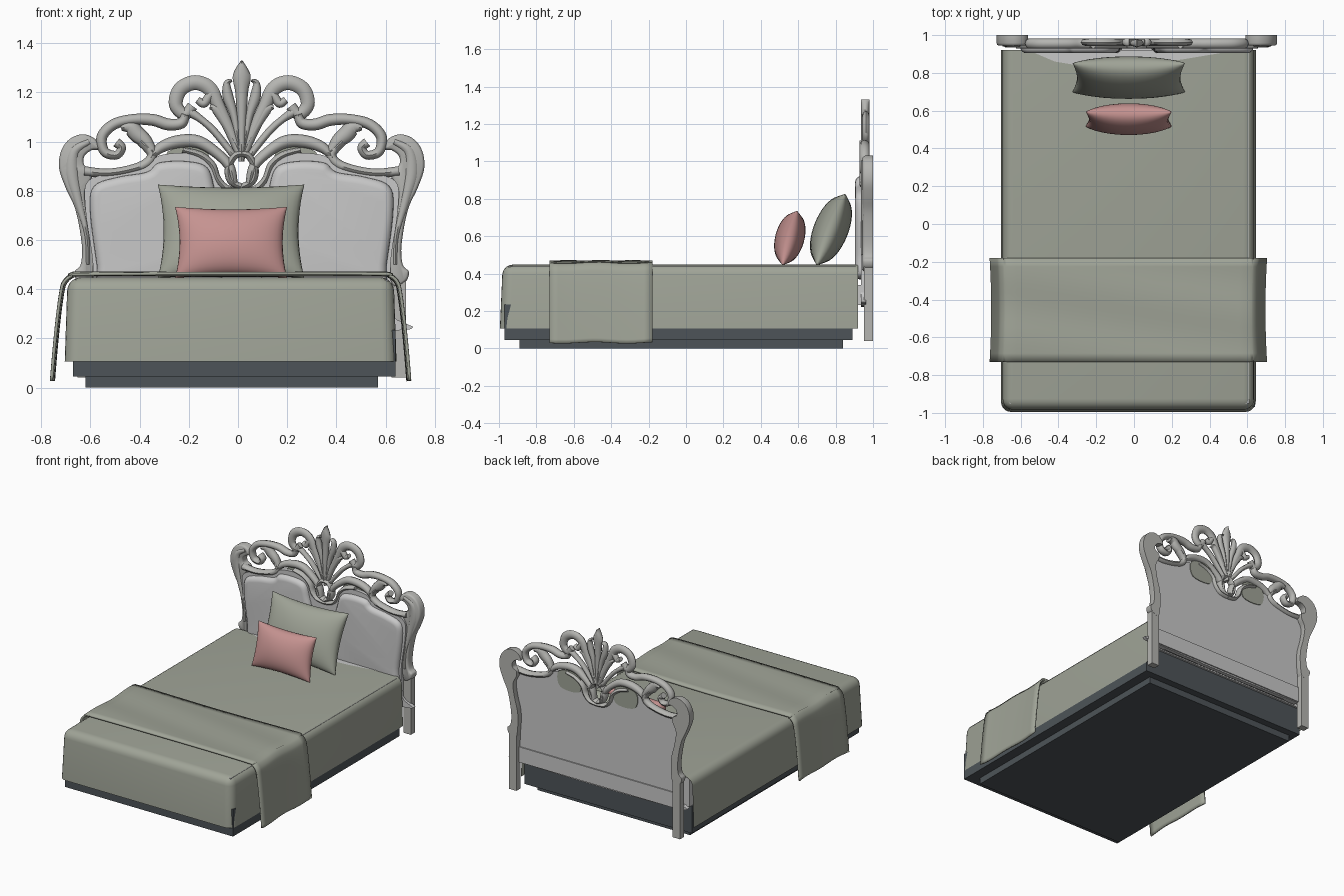
import bpy, bmesh, math
from mathutils import Vector

if "Cube" in bpy.data.objects:
    bpy.data.objects.remove(bpy.data.objects["Cube"])

AX = 0.015   # headboard mirror axis
BX = -0.03   # mattress centre


def mat(name, r, g, b):
    m = bpy.data.materials.new(name)
    m.diffuse_color = (r, g, b, 1)
    m.use_nodes = True
    m.node_tree.nodes["Principled BSDF"].inputs["Base Color"].default_value = m.diffuse_color
    return m


GREEN = mat("sage_fabric", 0.35, 0.37, 0.31)
PINK = mat("pink_fabric", 0.56, 0.29, 0.28)
PALE = mat("pale_upholstery", 0.58, 0.58, 0.58)
FRAME = mat("carved_frame_grey", 0.46, 0.46, 0.44)
DARK = mat("dark_base", 0.075, 0.088, 0.098)


def finish(bm, name, material, angle=40):
    bmesh.ops.recalc_face_normals(bm, faces=bm.faces)
    me = bpy.data.meshes.new(name)
    bm.to_mesh(me)
    bm.free()
    me.polygons.foreach_set("use_smooth", [True] * len(me.polygons))
    me.set_sharp_from_angle(angle=math.radians(angle))
    me.materials.append(material)
    ob = bpy.data.objects.new(name, me)
    bpy.context.collection.objects.link(ob)
    return ob


def add_box(bm, x0, x1, y0, y1, z0, z1):
    vs = bmesh.ops.create_cube(bm, size=1)["verts"]
    for v in vs:
        v.co = Vector(((x0 + x1) / 2 + v.co.x * (x1 - x0), (y0 + y1) / 2 + v.co.y * (y1 - y0),
                       (z0 + z1) / 2 + v.co.z * (z1 - z0)))


def box(name, material, *dims):
    bm = bmesh.new()
    add_box(bm, *dims)
    return finish(bm, name, material)


def spline(pts, n=6, closed=False):
    """Catmull-Rom samples through points of any dimension."""
    k, out = len(pts), []
    at = lambda i: Vector(pts[i % k] if closed else pts[max(0, min(k - 1, i))])
    for i in range(k if closed else k - 1):
        a, b, c, d = at(i - 1), at(i), at(i + 1), at(i + 2)
        for j in range(n):
            t = j / n
            out.append(0.5 * (2 * b + (c - a) * t + (2 * a - 5 * b + 4 * c - d) * t * t
                              + (3 * b - a - 3 * c + d) * t ** 3))
    if not closed:
        out.append(at(k - 1))
    return out


def loft(bm, rings):
    rings = [[bm.verts.new(p) for p in r] for r in rings]
    m = len(rings[0])
    for a, b in zip(rings, rings[1:]):
        for i in range(m):
            bm.faces.new((a[i], a[(i + 1) % m], b[(i + 1) % m], b[i]))
    bm.faces.new(rings[0])
    bm.faces.new(rings[-1])


def plate(bm, outline, layers, side=1, n=5):
    """Smooth outline in x/z, stacked along y with an inset for each layer."""
    p = spline(outline, n, True)
    m = len(p)
    area = sum(p[i].x * p[(i + 1) % m].y - p[(i + 1) % m].x * p[i].y for i in range(m))
    sg = 1 if area > 0 else -1
    rings = []
    for inset, y in layers:
        ring = []
        for i in range(m):
            t = (p[(i + 1) % m] - p[i - 1]).normalized()
            ring.append((AX + side * (p[i].x - sg * t.y * inset), y, p[i].y + sg * t.x * inset))
        rings.append(ring)
    loft(bm, rings)


def scroll(bm, pts, y, depth, side=1, sides=8):
    """Tapered carved strand: points are x, z, half width."""
    p = spline(pts)
    rings = []
    for i, q in enumerate(p):
        t = p[min(i + 1, len(p) - 1)] - p[max(i - 1, 0)]
        t = Vector((t.x, t.y)).normalized()
        ring = []
        for k in range(sides):
            a = 2 * math.pi * k / sides
            w = q.z * math.cos(a)
            ring.append((AX + side * (q.x - t.y * w), y + depth * math.sin(a), q.y + t.x * w))
        rings.append(ring)
    loft(bm, rings)


# --- base and mattress
box("plinth", DARK, -0.62, 0.57, -0.89, 0.84, 0, 0.05)
box("bed_base", DARK, -0.67, 0.64, -0.97, 0.89, 0.045, 0.235)
box("mattress", PALE, -0.66, 0.61, -0.95, 0.905, 0.235, 0.44)

# --- duvet: rounded, flared shell open at the bottom and back
bm = bmesh.new()
add_box(bm, -0.68, 0.68, -0.995, 0.92, 0.105, 0.448)
bmesh.ops.delete(bm, geom=[f for f in bm.faces if f.normal.z < -0.5 or f.normal.y > 0.5], context="FACES")
bmesh.ops.bevel(bm, geom=[e for e in bm.edges if len(e.link_faces) == 2], offset=0.055,
                segments=5, profile=0.5, affect="EDGES")
for v in bm.verts:
    v.co.x = BX + v.co.x * (0.975 + 0.017 * (0.448 - v.co.z) / 0.343)
    if v.co.y < -0.9:
        v.co.y += 0.015 * (v.co.z - 0.105) / 0.343
finish(bm, "duvet", GREEN, 50)

# --- turned back sheet showing near the headboard
bm = bmesh.new()
bm.faces.new([bm.verts.new((x, y, 0.4505)) for x, y in
              ((-0.56, 0.92), (-0.42, 0.86), (-0.3, 0.84), (0.0, 0.85), (0.25, 0.87), (0.55, 0.92))])
finish(bm, "sheet", PALE)

# --- runner draped across the foot
half = [(0.725, 0.03), (0.715, 0.15), (0.702, 0.28), (0.687, 0.39), (0.675, 0.43), (0.645, 0.455), (0.59, 0.462)]
path = spline(half + [(0, 0.46)] + [(-x, z) for x, z in reversed(half)], 4)
bm = bmesh.new()
rows = []
for j in range(13):
    u = j / 6 - 1
    rows.append([bm.verts.new((BX + q.x * (0.993 + 0.012 * u * u), -0.455 + 0.275 * u,
                               q.y + 0.004 * math.sin(5 * u + 3 * q.x))) for q in path])
for a, b in zip(rows, rows[1:]):
    for i in range(len(path) - 1):
        bm.faces.new((a[i], a[i + 1], b[i + 1], b[i]))
ob = finish(bm, "runner", GREEN, 60)
mod = ob.modifiers.new("thickness", "SOLIDIFY")
mod.thickness = 0.012
mod.offset = 0


# --- pillows: inflated grid with pinched corners
def pillow(name, material, cx, cy, cz, w, h, t, tilt, n=20):
    bm = bmesh.new()
    ca, sa = math.cos(tilt), math.sin(tilt)
    for s in (1, -1):
        g = []
        for i in range(n + 1):
            u = -math.cos(math.pi * i / n)
            row = []
            for j in range(n + 1):
                v = -math.cos(math.pi * j / n)
                x = w * u * (1 - 0.08 * (1 - v * v))
                z = h * v * (1 - 0.09 * (1 - u * u))
                d = s * t * ((1 - u * u) * (1 - v * v)) ** 0.45
                row.append(bm.verts.new((cx + x, cy + d * ca + z * sa, cz + z * ca - d * sa)))
            g.append(row)
        for i in range(n):
            for j in range(n):
                bm.faces.new((g[i][j], g[i + 1][j], g[i + 1][j + 1], g[i][j + 1]))
    bmesh.ops.remove_doubles(bm, verts=bm.verts, dist=0.0004)
    finish(bm, name, material, 60)


pillow("large_pillow", GREEN, -0.028, 0.775, 0.635, 0.298, 0.205, 0.093, 0.38)
pillow("small_pillow", PINK, -0.028, 0.555, 0.59, 0.228, 0.15, 0.078, 0.26)

# --- headboard back panel
edge = [(0.61, 0.23), (0.61, 0.3), (0.605, 0.5), (0.635, 0.72), (0.625, 0.84), (0.5, 0.875), (0.39, 0.9),
        (0.33, 0.945), (0.2, 0.95), (0.13, 0.9), (0.09, 0.82)]
bm = bmesh.new()
plate(bm, edge + [(0, 0.79)] + [(-x, z) for x, z in reversed(edge)], [(0, 0.935), (0, 0.962)])
add_box(bm, AX - 0.61, AX + 0.61, 0.92, 0.97, 0.232, 0.34)
finish(bm, "headboard_panel", PALE)

# --- padded cushions and the small fabric inserts
cushion = [(0.1, 0.38), (0.35, 0.37), (0.57, 0.38), (0.59, 0.5), (0.617, 0.72), (0.6, 0.82), (0.5, 0.857),
           (0.385, 0.877), (0.335, 0.915), (0.22, 0.92), (0.14, 0.895), (0.11, 0.81), (0.09, 0.72), (0.085, 0.5)]
bm = bmesh.new()
inserts = bmesh.new()
for s in (1, -1):
    plate(bm, cushion, [(0, 0.94), (0.002, 0.925), (0.01, 0.914), (0.022, 0.906), (0.035, 0.904)], s)
    plate(inserts, [(0.14, 0.85), (0.29, 0.85), (0.3, 0.96), (0.15, 0.97)], [(0, 0.96), (0, 0.967)], s)
finish(bm, "headboard_cushions", PALE, 60)
finish(inserts, "fabric_inserts", GREEN)

# --- side posts and legs
post = [(0.61, 0.42), (0.665, 0.43), (0.68, 0.47), (0.655, 0.5), (0.65, 0.58), (0.675, 0.72), (0.715, 0.81),
        (0.742, 0.89), (0.735, 0.96), (0.7, 1.01), (0.645, 1.03), (0.595, 1.01), (0.575, 0.97), (0.61, 0.965),
        (0.64, 0.94), (0.64, 0.905), (0.61, 0.885), (0.61, 0.85), (0.636, 0.79), (0.625, 0.7), (0.598, 0.58)]
bm = bmesh.new()
for s in (1, -1):
    plate(bm, post, [(0.01, 0.945), (0.004, 0.949), (0, 0.958), (0, 1.0)], s)
    xs = sorted((AX + s * 0.61, AX + s * 0.668))
    add_box(bm, *xs, 0.953, 0.999, 0.04, 0.45)
    # raised vein on each post
    scroll(bm, [(0.625, 0.5, 0.008), (0.63, 0.62, 0.01), (0.665, 0.76, 0.018), (0.69, 0.87, 0.026),
                (0.68, 0.96, 0.02), (0.62, 1.0, 0.012)], 0.95, 0.014, s)
finish(bm, "side_posts", FRAME, 50)

# --- pierced carving, drawn for one half and mirrored
crest_scroll = [(0.2, 1.145, 0.022), (0.232, 1.11, 0.024), (0.268, 1.15, 0.028), (0.25, 1.212, 0.03),
                (0.19, 1.24, 0.03), (0.13, 1.215, 0.03), (0.092, 1.14, 0.026), (0.05, 1.05, 0.022), (0.01, 0.95, 0.016)]
crest_strand = [(0.21, 1.12, 0.02), (0.165, 1.09, 0.015), (0.11, 1.04, 0.015), (0.03, 0.94, 0.014)]
crest_curl = [(0.18, 1.17, 0.014), (0.155, 1.155, 0.018), (0.135, 1.18, 0.018), (0.12, 1.2, 0.016)]
shoulder = [(0.23, 1.11, 0.018), (0.245, 1.075, 0.022), (0.3, 1.07, 0.024), (0.36, 1.088, 0.024),
            (0.44, 1.09, 0.022), (0.52, 1.07, 0.022), (0.568, 1.02, 0.022), (0.558, 0.96, 0.02),
            (0.51, 0.945, 0.018), (0.488, 0.975, 0.018), (0.51, 0.997, 0.02)]
acanthus = [(0.49, 1.055, 0.012), (0.455, 1.06, 0.03), (0.425, 1.03, 0.034), (0.39, 1.0, 0.028), (0.36, 0.96, 0.016)]
ribbon = [(0.37, 0.935, 0.012), (0.33, 0.975, 0.022), (0.26, 1.0, 0.026), (0.18, 1.0, 0.026),
          (0.11, 0.96, 0.022), (0.05, 0.9, 0.02), (0.03, 0.83, 0.014)]
panel_rail = [(0.64, 0.88, 0.02), (0.55, 0.872, 0.018), (0.46, 0.885, 0.018), (0.39, 0.91, 0.02),
              (0.365, 0.95, 0.02), (0.41, 1.0, 0.018)]
inner_strand = [(0.24, 0.965, 0.012), (0.17, 0.945, 0.015), (0.12, 0.905, 0.015), (0.098, 0.85, 0.014),
                (0.06, 0.81, 0.014), (0, 0.8, 0.014)]
cartouche = [(0, 0.815, 0.014), (0.045, 0.84, 0.014), (0.055, 0.89, 0.014), (0.03, 0.94, 0.014), (0, 0.95, 0.014)]
leaf_tall = [(0.01, 0.97, 0.01), (0.03, 1.1, 0.016), (0.055, 1.18, 0.022), (0.06, 1.235, 0.014), (0.04, 1.25, 0.006)]
leaf_short = [(0.01, 0.96, 0.01), (0.06, 1.06, 0.016), (0.1, 1.13, 0.022), (0.13, 1.14, 0.008)]

bm = bmesh.new()
for s in (1, -1):
    for pts in (crest_scroll, crest_strand, crest_curl, leaf_tall, leaf_short):
        scroll(bm, pts, 0.962, 0.02, s)
    for pts in (shoulder, acanthus, ribbon, panel_rail, inner_strand, cartouche):
        scroll(bm, pts, 0.955, 0.027, s)
scroll(bm, [(0, 0.92, 0.012), (0, 1.1, 0.02), (0, 1.2, 0.026), (0, 1.27, 0.036), (0, 1.33, 0.003)], 0.958, 0.022)
finish(bm, "headboard_carving", FRAME, 60)
